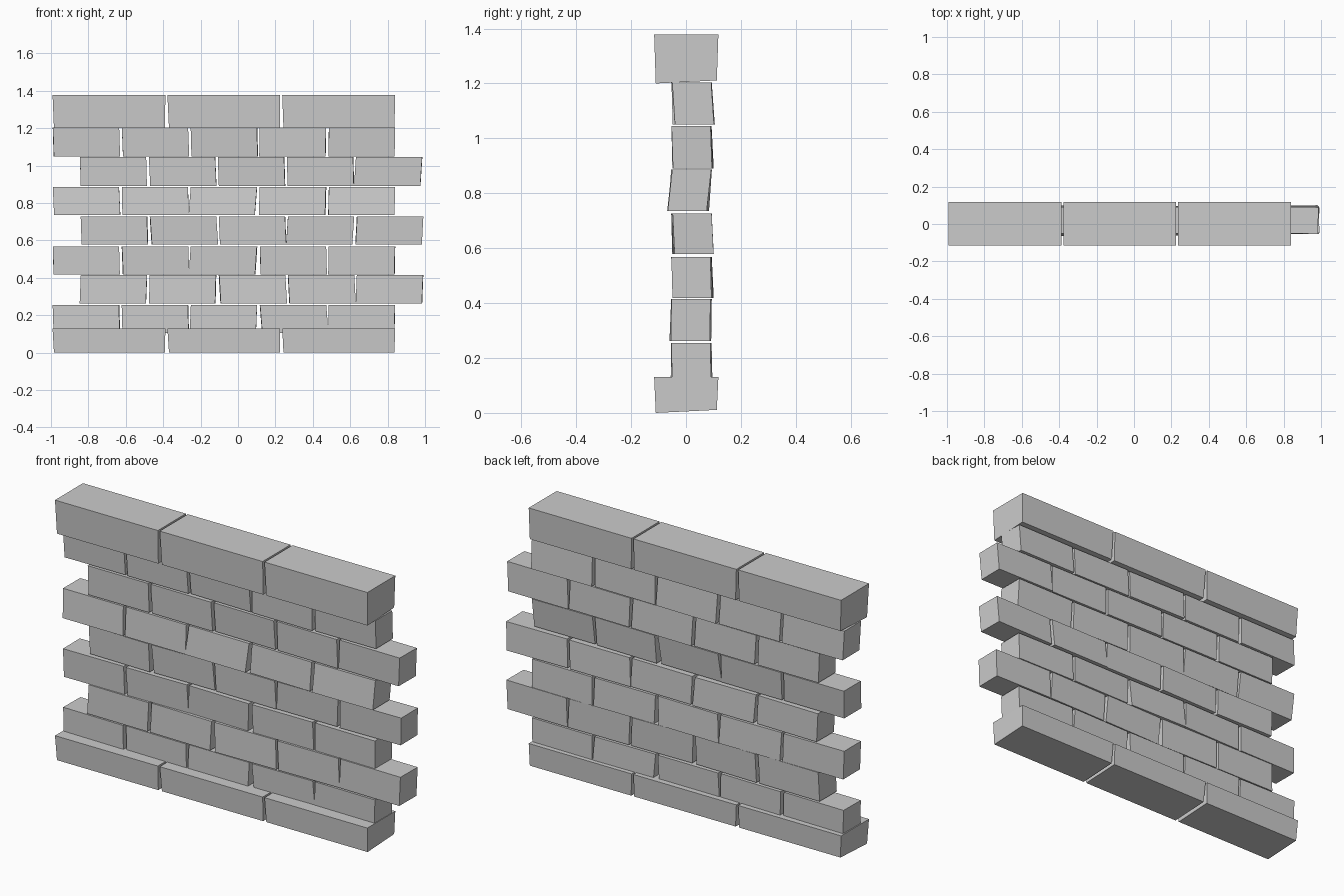
import bpy, bmesh, random
from mathutils import Matrix, Vector

cube = bpy.data.objects.get("Cube")
if cube:
    bpy.data.objects.remove(cube)
rng = random.Random(4)

stone = bpy.data.materials.new("light_grey_stone")
stone.use_nodes = True
grey = (0.6, 0.6, 0.6, 1)
stone.diffuse_color = grey
stone.node_tree.nodes["Principled BSDF"].inputs["Base Color"].default_value = grey


def block(name, size, centre, skew=0.0, lean=0.0, taper=1.0, lift=0.0, yaw=0.0):
    """Box whose lower face is shifted, narrowed and sloped for a rough cut."""
    bm = bmesh.new()
    bmesh.ops.create_cube(bm, size=1, matrix=Matrix.Diagonal((*size, 1)))
    for v in bm.verts:
        if v.co.z < 0:
            v.co.x = v.co.x * (1 - (1 - taper) * 0.3) + skew
            v.co.y = v.co.y * taper + lean
            if v.co.y > 0:
                v.co.z += lift
    bmesh.ops.transform(bm, matrix=Matrix.Rotation(yaw, 4, 'Z'), verts=bm.verts)
    mesh = bpy.data.meshes.new(name)
    bm.to_mesh(mesh)
    bm.free()
    mesh.materials.append(stone)
    obj = bpy.data.objects.new(name, mesh)
    obj.location = Vector(centre)
    bpy.context.collection.objects.link(obj)
    return obj


# Wide slabs along the foot and the top
for part, low, high in (("base_slab", 0.0, 0.13), ("coping_slab", 1.2, 1.378)):
    for i in range(3):
        block(f"{part}_{i + 1}", (0.603, 0.234, high - low),
              (-0.69 + 0.614 * i, 0.001, (low + high) / 2),
              skew=(0.003, 0.004, 0.002)[i], taper=0.95, lift=0.011)

# Brick courses: bottom, top, start of row, lean of lower edge, sideways skew per brick
courses = [
    (0.105, 0.255, -0.99, 0.000, (0.005, 0.004, -0.006, 0.012, -0.004)),
    (0.262, 0.415, -0.84, -0.004, (-0.006, -0.004, 0.009, 0.008, -0.006)),
    (0.418, 0.567, -0.99, 0.004, (0.004, 0.006, -0.010, 0.004, -0.003)),
    (0.578, 0.727, -0.84, 0.004, (0.005, 0.010, 0.006, -0.010, -0.008)),
    (0.735, 0.886, -0.99, -0.013, (0.007, 0.003, -0.012, -0.004, -0.004)),
    (0.891, 1.045, -0.845, 0.004, (0.004, 0.007, 0.005, 0.004, -0.010)),
    (1.050, 1.203, -0.99, 0.008, (0.005, 0.006, 0.004, -0.003, -0.003)),
]
for r, (low, high, start, lean, skews) in enumerate(courses):
    for i, skew in enumerate(skews):
        block(f"brick_row_{r + 1}_{i + 1}", (0.354, 0.142, high - low),
              (start + 0.177 + 0.369 * i, 0.02, (low + high) / 2),
              skew=skew, lean=lean + rng.uniform(-0.004, 0.004),
              yaw=rng.uniform(-0.02, 0.02))
